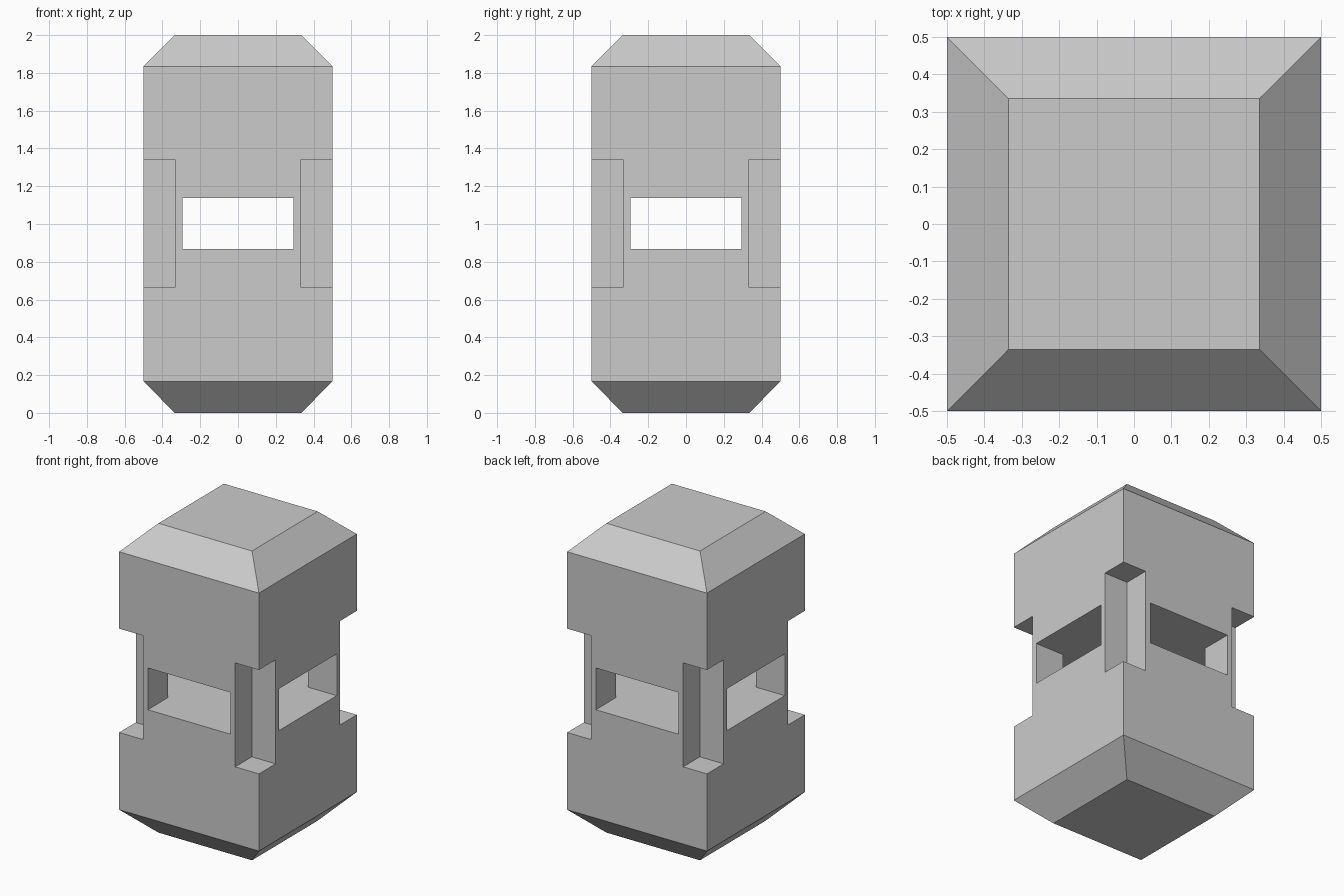
import bpy, bmesh

if "Cube" in bpy.data.objects:
    bpy.data.objects.remove(bpy.data.objects["Cube"])

HALF, INSET = 0.5, 0.335


def add_box(name, center, size):
    bpy.ops.mesh.primitive_cube_add(size=1, location=center)
    box = bpy.context.object
    box.name = name
    box.scale = size
    box.hide_render = True
    return box


# Square body with chamfered top and bottom, lofted from four square rings
bm = bmesh.new()
rings = []
for z, r in [(0, INSET), (0.167, HALF), (1.835, HALF), (2, INSET)]:
    rings.append([bm.verts.new((x * r, y * r, z))
                  for x, y in [(-1, -1), (1, -1), (1, 1), (-1, 1)]])
for low, high in zip(rings, rings[1:]):
    for i in range(4):
        j = (i + 1) % 4
        bm.faces.new((low[i], low[j], high[j], high[i]))
bm.faces.new(rings[0][::-1])
bm.faces.new(rings[-1])
mesh = bpy.data.meshes.new("body")
bm.to_mesh(mesh)
bm.free()
body = bpy.data.objects.new("body", mesh)
bpy.context.collection.objects.link(body)

# Crossing slots that run right through both ways
cutters = [add_box("slot_front_back", (0, 0, 1.003), (0.59, 2, 0.27)),
           add_box("slot_left_right", (0, 0, 1.003), (2, 0.59, 0.27))]

# Notches in the four vertical edges
for sx in (-1, 1):
    for sy in (-1, 1):
        cutters.append(add_box("corner_notch", (sx * 0.53, sy * 0.53, 1.002),
                               (0.4, 0.4, 0.672)))

# Cut the body and discard the cutters
bpy.context.view_layer.objects.active = body
for cutter in cutters:
    mod = body.modifiers.new(cutter.name, 'BOOLEAN')
    mod.operation = 'DIFFERENCE'
    mod.solver = 'EXACT'
    mod.object = cutter
    bpy.ops.object.modifier_apply(modifier=mod.name)
    bpy.data.objects.remove(cutter)
